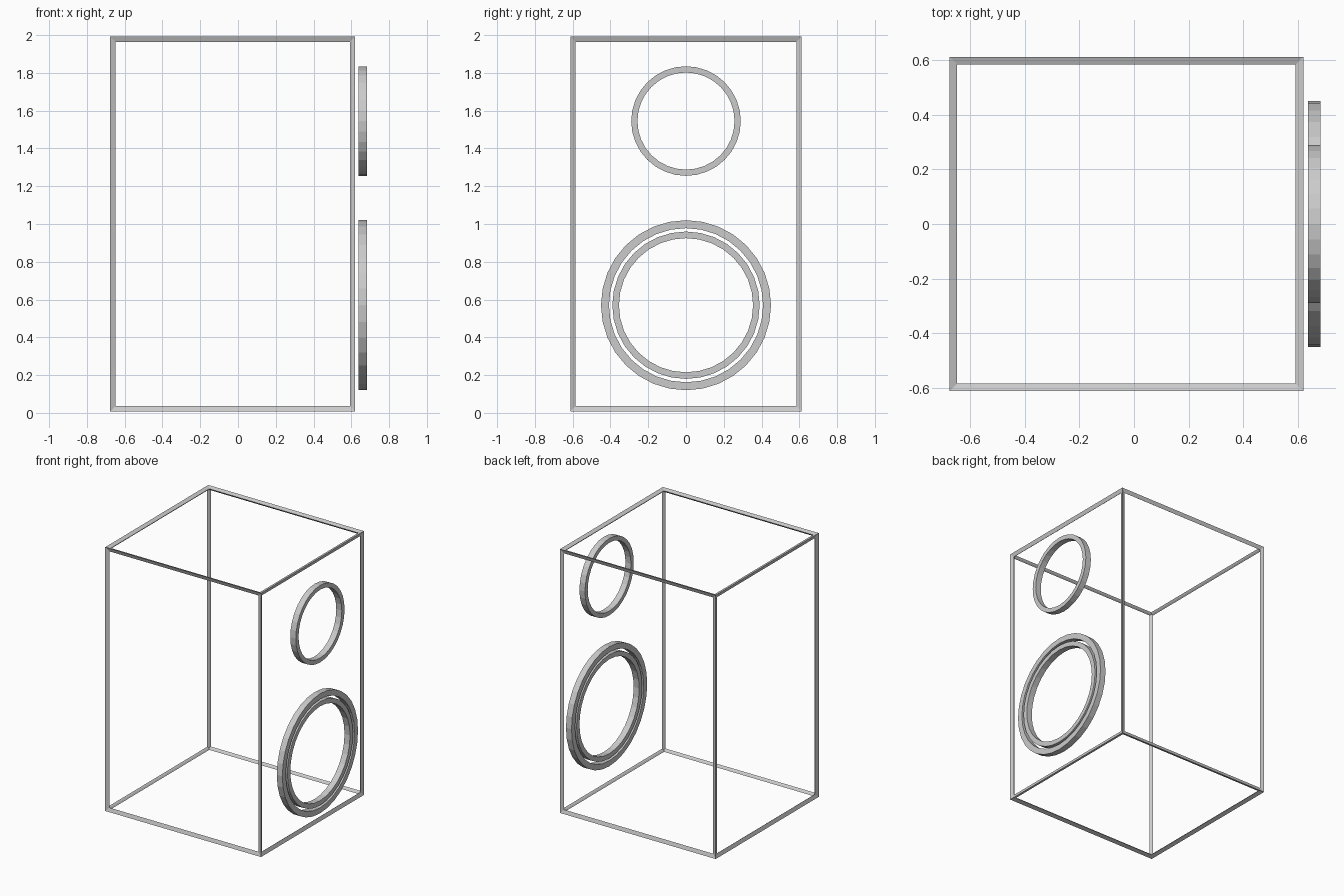
import bpy, bmesh
from math import sin, cos, pi

if "Cube" in bpy.data.objects:
    bpy.data.objects.remove(bpy.data.objects["Cube"])

T = 0.036                      # bar thickness of the cabinet frame
X0, X1 = -0.684, 0.628         # outer cabinet limits in x


def finish(name, bm):
    bmesh.ops.recalc_face_normals(bm, faces=bm.faces)
    me = bpy.data.meshes.new(name)
    bm.to_mesh(me)
    bm.free()
    ob = bpy.data.objects.new(name, me)
    bpy.context.collection.objects.link(ob)
    return ob


def ring(name, z, r_out, r_in, x0=0.638, x1=0.684, n=32):
    """Flat-sided ring facing +x, rectangular cross-section."""
    bm = bmesh.new()
    loops = [[bm.verts.new((x, r * sin(2 * pi * i / n), z + r * cos(2 * pi * i / n)))
              for i in range(n)]
             for x, r in ((x0, r_out), (x1, r_out), (x1, r_in), (x0, r_in))]
    for k in range(4):
        a, b = loops[k], loops[(k + 1) % 4]
        for i in range(n):
            j = (i + 1) % n
            bm.faces.new((a[i], a[j], b[j], b[i]))
    return finish(name, bm)


# Cabinet: box edges turned into mitred bars
bm = bmesh.new()
bmesh.ops.create_cube(bm, size=1)
bmesh.ops.scale(bm, vec=(X1 - X0 - T, 1.24 - T, 2 - T), verts=bm.verts)
bmesh.ops.translate(bm, vec=((X0 + X1) / 2, 0, 1), verts=bm.verts)
cabinet = finish("cabinet_frame", bm)
wire = cabinet.modifiers.new("bars", 'WIREFRAME')
wire.thickness = T
wire.offset = 0
wire.use_even_offset = True
wire.use_replace = True

# Speaker driver rims
ring("tweeter_rim", 1.545, 0.29, 0.257)
ring("woofer_outer_rim", 0.57, 0.45, 0.408)
ring("woofer_inner_rim", 0.57, 0.39, 0.355)
